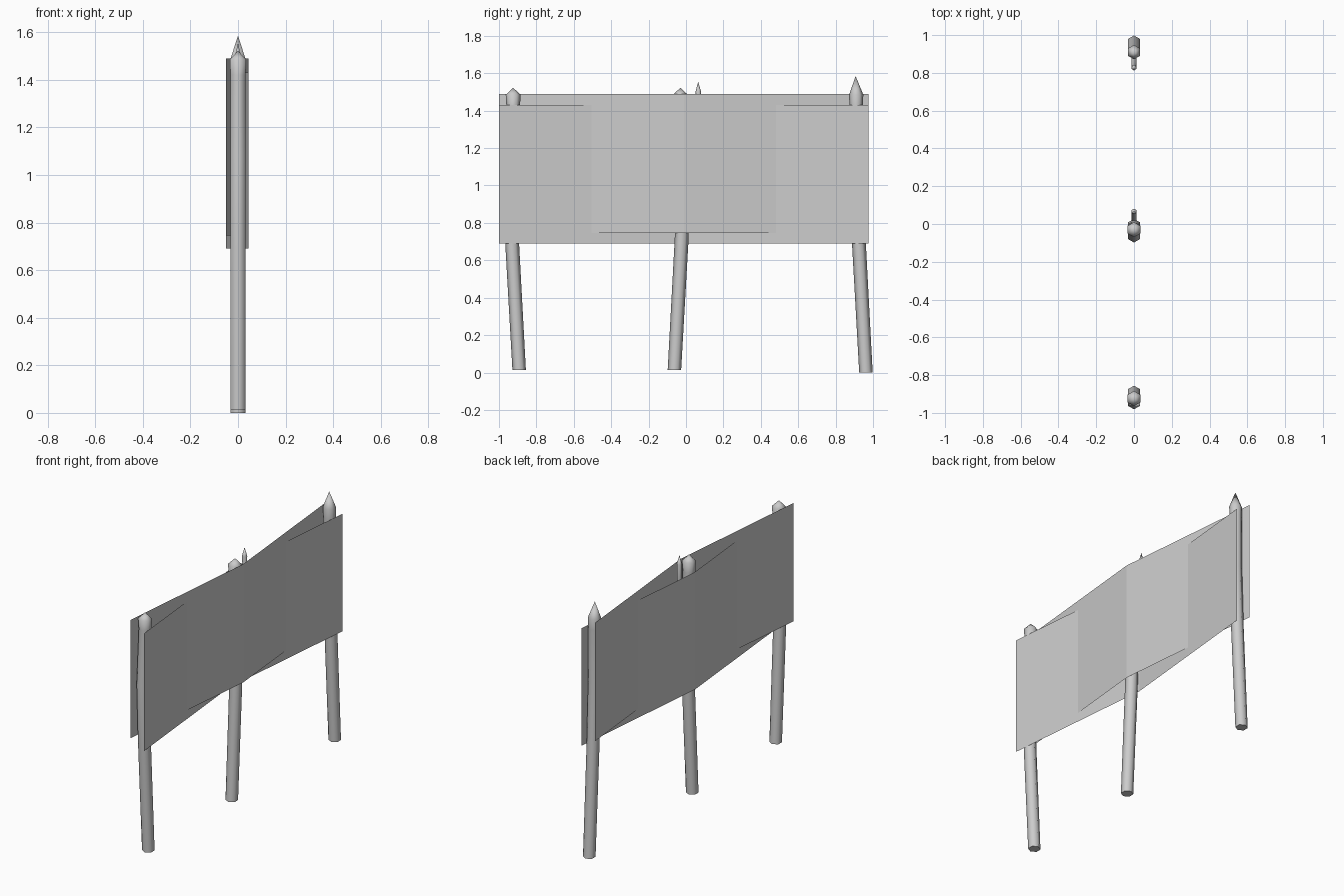
import bpy
import bmesh
import math

cube = bpy.data.objects.get("Cube")
if cube:
    bpy.data.objects.remove(cube, do_unlink=True)

grey = bpy.data.materials.new("light_grey")
grey.use_nodes = True
colour = (0.6, 0.6, 0.6, 1)
grey.diffuse_color = colour
grey.node_tree.nodes["Principled BSDF"].inputs["Base Color"].default_value = colour


def finish(name, bm, smooth_angle=None):
    mesh = bpy.data.meshes.new(name)
    bm.to_mesh(mesh)
    bm.free()
    mesh.materials.append(grey)
    obj = bpy.data.objects.new(name, mesh)
    bpy.context.collection.objects.link(obj)
    if smooth_angle:
        bpy.ops.object.select_all(action='DESELECT')
        obj.select_set(True)
        bpy.context.view_layer.objects.active = obj
        bpy.ops.object.shade_smooth_by_angle(angle=math.radians(smooth_angle))
    return obj


def pole(name, path, tip, sides=6):
    """Bent pole through rings of (y, z, radius), closed by a pointed tip (y, z)."""
    bm = bmesh.new()
    rings = []
    for y, z, r in path:
        angles = [math.tau * i / sides + math.pi / 2 for i in range(sides)]
        rings.append([bm.verts.new((r * math.cos(a), y + r * math.sin(a), z))
                      for a in angles])
    bm.faces.new(rings[0][::-1])
    for low, high in zip(rings, rings[1:]):
        for i in range(sides):
            j = (i + 1) % sides
            bm.faces.new((low[i], low[j], high[j], high[i]))
    apex = bm.verts.new((0, tip[0], tip[1]))
    for i in range(sides):
        bm.faces.new((rings[-1][i], rings[-1][(i + 1) % sides], apex))
    bmesh.ops.recalc_face_normals(bm, faces=bm.faces)
    return finish(name, bm, 65)


def bowed_path(foot, side, top, head):
    """Post bowed along y; side is the bow direction."""
    bow = [(0, foot, 0.036), (0.038, 0.70, 0.037), (0.052, 1.08, 0.037),
           (top, 1.42, 0.036), (top, 1.485, head)]
    return lambda y: [(y + side * d, z, r) for d, z, r in bow]


# Blunt-headed posts, mirrored bows of one shape
for name, y, side in (("front_post", -0.892, -1), ("middle_post", -0.062, 1)):
    path = bowed_path(0.013, side, 0.032, 0.040)(y)
    pole(name, path, (y + side * 0.032, 1.522))

# Sharpened post
pole("back_post", bowed_path(0, -1, 0.052, 0.038)(0.962), (0.907, 1.585))

# Thin pointed offshoots of the middle and back posts
pole("middle_offshoot", [(-0.01, 1.05, 0.016), (0.05, 1.25, 0.016),
                         (0.068, 1.40, 0.013), (0.066, 1.50, 0.015)], (0.065, 1.555))
pole("back_offshoot", [(0.90, 0.90, 0.016), (0.845, 1.10, 0.016),
                       (0.828, 1.25, 0.013), (0.828, 1.35, 0.015)], (0.83, 1.40))


# Two folded sheets woven around the posts
def sheet(name, end_x, fold_x, low, high):
    bm = bmesh.new()
    columns = [[bm.verts.new((x, y, z)) for z in (low, high)]
               for x, y in ((end_x, -1), (fold_x, -0.012), (end_x, 0.975))]
    for a, b in zip(columns, columns[1:]):
        bm.faces.new((a[0], b[0], b[1], a[1]))
    finish(name, bm)


sheet("lower_sheet", 0.045, -0.05, 0.69, 1.43)
sheet("upper_sheet", -0.05, 0.045, 0.745, 1.49)
